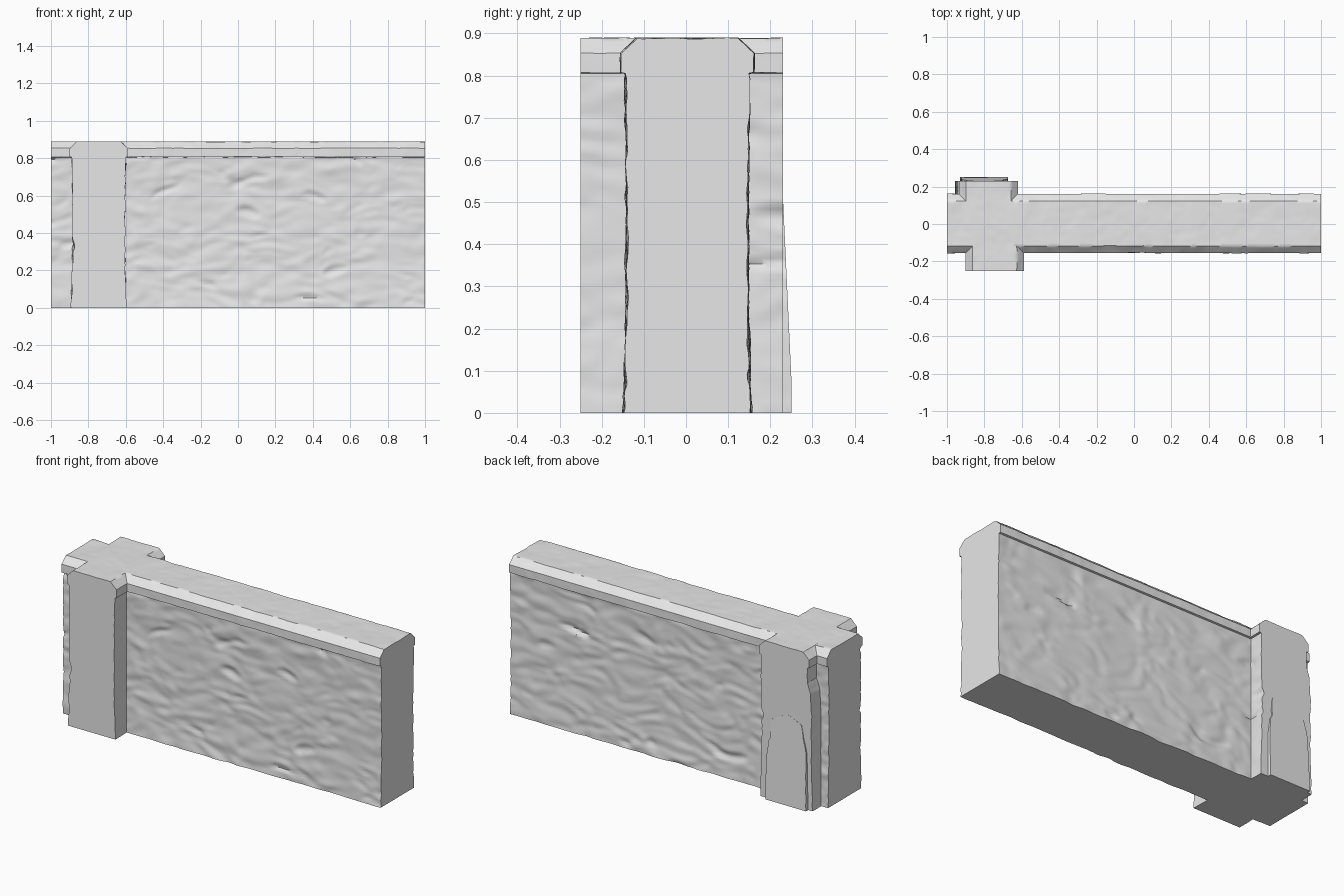
import bpy, bmesh, math
from mathutils import Vector, noise

cube = bpy.data.objects.get("Cube")
if cube:
    bpy.data.objects.remove(cube)

stone = bpy.data.materials.new("grey_stone")
stone.use_nodes = True
GREY = (0.8, 0.8, 0.8, 1)
stone.diffuse_color = GREY
stone.node_tree.nodes["Principled BSDF"].inputs["Base Color"].default_value = GREY

COPING = 0.805


def roughness(p, along):
    """Chiselled stone: long shallow facets on the wall, softer scratches on the coping."""
    if p.z > COPING - 0.002:
        q = Vector((p.x * 9, p.y * 9, p.z * 5))
        return 0.003 * noise.noise(q) + 0.0015 * noise.noise(q * 3)
    q = Vector((p.x * 6, p.y * 6, p.z * 14))
    warp = Vector((p.x * 4, p.y * 4, p.z * 5))
    q += noise.noise_vector(warp) * 0.8
    cells = noise.voronoi(q)[0]
    pits = max(0, noise.noise(q * 0.9 + Vector((7, 3, 1))) - 0.45)
    return 0.008 * (0.4 - cells[0]) + 0.005 * noise.noise(q * 1.7) - 0.05 * pits


def resample(profile, step):
    pts = []
    for a, b in zip(profile, profile[1:]):
        a, b = Vector(a), Vector(b)
        n = max(1, round((b - a).length / step))
        pts += [a.lerp(b, i / n) for i in range(n)]
    return pts + [Vector(profile[-1])]


def sweep(name, profile, axis, start, end, step=0.013, rough=1.0):
    """Run an open profile (side, height) along an axis, roughen it and close it."""
    pts = resample(profile, step)
    cols = max(1, round(abs(end - start) / step))
    bm = bmesh.new()
    rings = []
    for c in range(cols + 1):
        t = start + (end - start) * c / cols
        ring = []
        for i, p in enumerate(pts):
            d = (pts[min(i + 1, len(pts) - 1)] - pts[max(i - 1, 0)]).normalized()
            pos = Vector((t, p.x, p.y)) if axis == "x" else Vector((p.x, t, p.y))
            k = roughness(pos, t) * rough
            u, z = p.x - d.y * k, p.y + d.x * k
            z = 0 if p.y == 0 else min(max(z, 0), 0.89)
            ring.append(bm.verts.new((t, u, z) if axis == "x" else (u, t, z)))
        rings.append(ring)
    for a, b in zip(rings, rings[1:]):
        for i in range(len(pts)):
            j = (i + 1) % len(pts)
            bm.faces.new((a[i], a[j], b[j], b[i]))
    bm.faces.new(rings[0])
    bm.faces.new(rings[-1])
    bmesh.ops.recalc_face_normals(bm, faces=bm.faces)
    mesh = bpy.data.meshes.new(name)
    bm.to_mesh(mesh)
    bm.free()
    mesh.materials.append(stone)
    obj = bpy.data.objects.new(name, mesh)
    bpy.context.collection.objects.link(obj)
    bpy.ops.object.select_all(action="DESELECT")
    obj.select_set(True)
    bpy.context.view_layer.objects.active = obj
    bpy.ops.object.shade_smooth_by_angle(angle=math.radians(42))
    return obj


def wall_profile(centre, half):
    """Wall section with an overhanging chamfered coping."""
    side = [(half, 0), (half - 0.006, 0.25), (half - 0.006, 0.6), (half - 0.003, COPING),
            (half + 0.008, COPING + 0.002), (half + 0.008, 0.853), (half - 0.03, 0.889)]
    return ([(centre - u, z) for u, z in side]
            + [(centre + u, z) for u, z in reversed(side)])


# Long wall
sweep("wall", wall_profile(0.003, 0.15), "x", -1, 1)

# Buttress stubs on both faces
sweep("front_buttress", wall_profile(-0.745, 0.148), "y", -0.25, 0, rough=0.7)
sweep("back_buttress", wall_profile(-0.778, 0.15), "y", 0, 0.23, rough=0.7)

# Worn swelling on the outer flank of the back buttress
sweep("flank_swelling",
      [(-0.957, 0), (-0.95, 0.3), (-0.953, 0.5), (-0.945, 0.66), (-0.925, 0.72),
       (-0.88, 0.72), (-0.88, 0)],
      "y", 0.14, 0.23, rough=0.7)

# Sloping facing at the foot of the back buttress
facing = sweep("foot_facing",
               [(-0.93, 0), (-0.925, 0.3), (-0.89, 0.47), (-0.8, 0.51),
                (-0.7, 0.46), (-0.675, 0.25), (-0.672, 0)],
               "y", 0.2, 0.25, rough=0.6)
for v in facing.data.vertices:
    if v.co.y > 0.22:
        v.co.y -= 0.02 * min(1, max(0, v.co.z - 0.08) / 0.43)
